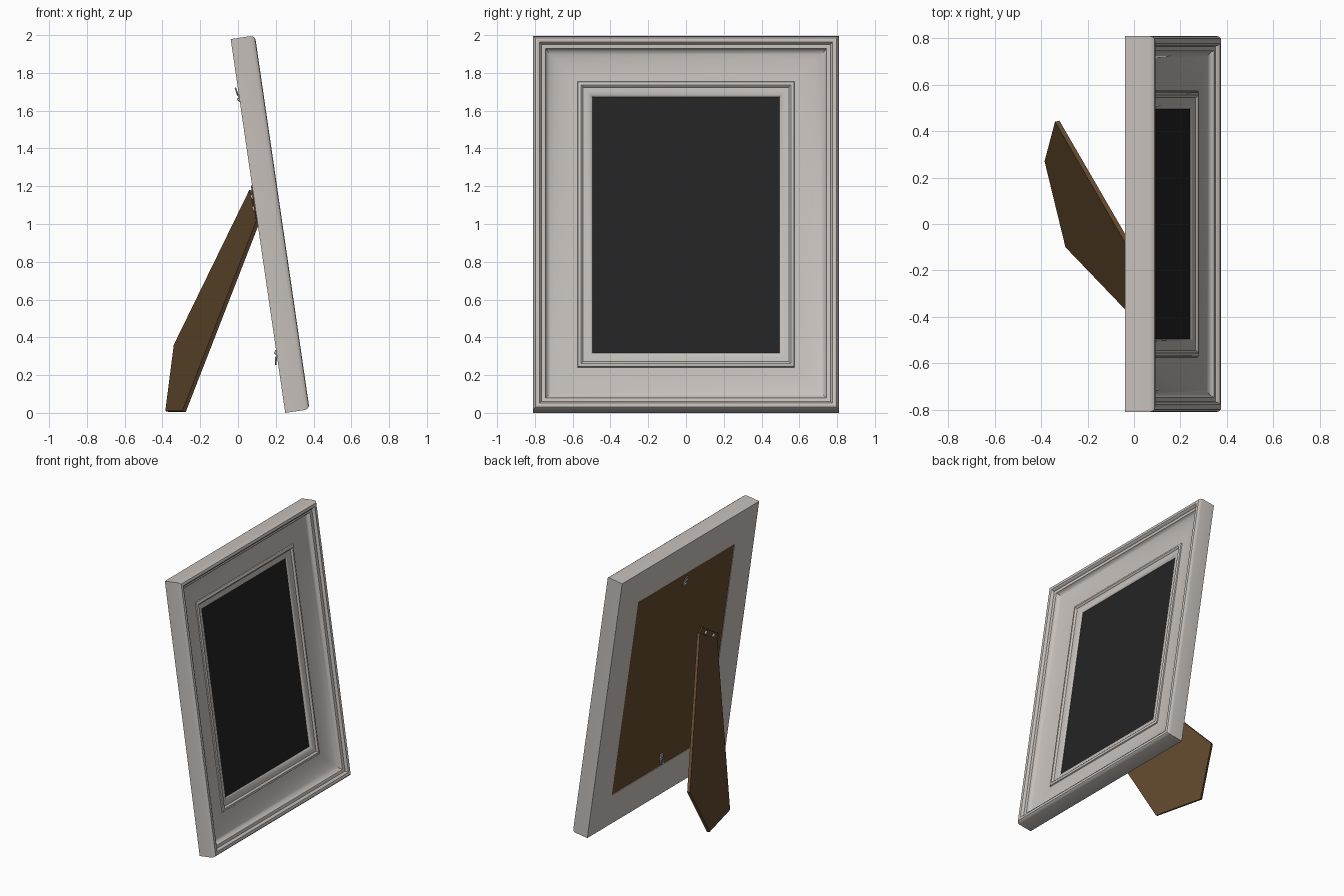
import bpy
import bmesh
import math
from mathutils import Matrix, Vector

cube = bpy.data.objects.get("Cube")
if cube:
    bpy.data.objects.remove(cube)


def material(name, color, metallic=0.0):
    mat = bpy.data.materials.new(name)
    mat.use_nodes = True
    mat.diffuse_color = (*color, 1)
    bsdf = next(n for n in mat.node_tree.nodes if n.type == "BSDF_PRINCIPLED")
    bsdf.inputs["Base Color"].default_value = (*color, 1)
    bsdf.inputs["Metallic"].default_value = metallic
    return mat


silver = material("silver", (0.57, 0.53, 0.50))
brown = material("brown board", (0.125, 0.068, 0.027))
black = material("dark glass", (0.017, 0.017, 0.017))

# Leaning space: x = out of the frame, y = across, z = up the frame
TILT = math.radians(8.3)
LEAN = Matrix.Translation((0.25, 0, 0)) @ Matrix.Rotation(-TILT, 4, "Y")
HALF_W, HEIGHT = 0.81, 2.0


def finish(bm, name, mat, matrix=LEAN, smooth=None):
    bmesh.ops.recalc_face_normals(bm, faces=bm.faces)
    bm.transform(matrix)
    mesh = bpy.data.meshes.new(name)
    bm.to_mesh(mesh)
    bm.free()
    mesh.materials.append(mat)
    obj = bpy.data.objects.new(name, mesh)
    bpy.context.collection.objects.link(obj)
    if smooth:
        bpy.ops.object.select_all(action="DESELECT")
        obj.select_set(True)
        bpy.context.view_layer.objects.active = obj
        bpy.ops.object.shade_smooth_by_angle(angle=math.radians(smooth))
    return obj


def box(name, mat, size, place):
    bm = bmesh.new()
    bmesh.ops.create_cube(bm, size=1)
    bm.transform(Matrix.Diagonal((*size, 1)))
    return finish(bm, name, mat, LEAN @ place)


def panel(name, mat, inset, back, front):
    size = (front - back, 2 * (HALF_W - inset), HEIGHT - 2 * inset)
    return box(name, mat, size, Matrix.Translation(((back + front) / 2, 0, HEIGHT / 2)))


def disc(name, mat, radius, depth, place):
    bm = bmesh.new()
    bmesh.ops.create_cone(bm, cap_ends=True, segments=16, radius1=radius * 0.6,
                          radius2=radius, depth=depth)
    return finish(bm, name, mat, LEAN @ place @ Matrix.Rotation(math.pi / 2, 4, "Y"), 40)


# Moulding: profile as (inset from outer edge, height above the back)
profile = [(0, 0), (0, 0.105), (0.004, 0.118), (0.012, 0.127), (0.022, 0.13),
           (0.034, 0.127), (0.042, 0.118), (0.045, 0.108), (0.06, 0.106)]
for i in range(9):  # concave cove
    t = i / 8 * math.pi / 2
    profile.append((0.235 - 0.17 * math.cos(t), 0.104 - 0.049 * math.sin(t)))
profile += [(0.238, 0.062), (0.245, 0.066), (0.255, 0.066), (0.262, 0.061),
            (0.266, 0.054), (0.29, 0.053), (0.305, 0.048), (0.315, 0.038),
            (0.315, 0.028), (0.24, 0.02), (0.24, 0)]

bm = bmesh.new()
rings = []
for r, d in profile:
    w = HALF_W - r
    corners = [(-w, r), (w, r), (w, HEIGHT - r), (-w, HEIGHT - r)]
    rings.append([bm.verts.new((d, y, z)) for y, z in corners])
for a, b in zip(rings, rings[1:] + rings[:1]):
    for i in range(4):
        j = (i + 1) % 4
        bm.faces.new((a[i], a[j], b[j], b[i]))
finish(bm, "frame_moulding", silver, smooth=30)

# Glass and backing board
panel("glass", black, 0.3145, 0.03, 0.037)
panel("backing_board", brown, 0.2405, 0.004, 0.026)

# Easel leg: flat board swung out from the hinge
outline = [(-0.385, 0.27, 0.01), (-0.295, -0.10, 0.01), (0.098, -0.51, 1.02),
           (0.06, -0.25, 1.18), (-0.34, 0.44, 0.36)]
bm = bmesh.new()
face = bm.faces.new([bm.verts.new(p) for p in outline])
inward = Vector((0.936, 0.253, -0.243)) * 0.02
extruded = bmesh.ops.extrude_face_region(bm, geom=[face], use_keep_orig=True)
for v in extruded["geom"]:
    if isinstance(v, bmesh.types.BMVert):
        v.co += inward
        v.co.z = max(v.co.z, 0.002)
finish(bm, "easel_leg", brown, Matrix.Identity(4))

# Hinge strip with two rivets along the top edge of the leg
hinge = Matrix.Translation((0, -0.395, 1.125)) @ Matrix.Rotation(math.radians(31.6), 4, "X")
box("hinge_plate", brown, (0.012, 0.27, 0.05), hinge)
for side in (-1, 1):
    disc("hinge_rivet", silver, 0.016, 0.012,
         hinge @ Matrix.Translation((-0.01, side * 0.06, 0)))


# Hanging hooks: tab, screw and ring, mirrored top and bottom
def hanger(name, height, direction):
    at = Matrix.Translation((0, 0, height)) @ Matrix.Diagonal((1, 1, direction, 1))
    box(name + "_tab", silver, (0.01, 0.026, 0.045), at @ Matrix.Translation((0, 0, -0.015)))
    disc(name + "_screw", silver, 0.009, 0.008, at @ Matrix.Translation((-0.008, 0, -0.022)))
    bpy.ops.mesh.primitive_torus_add(major_radius=0.019, minor_radius=0.0045,
                                     major_segments=20, minor_segments=8)
    ring = bpy.context.object
    ring.name = name + "_ring"
    ring.data.transform(LEAN @ at @ Matrix.Translation((-0.009, 0, 0.02))
                        @ Matrix.Rotation(math.radians(80), 4, "Y"))
    if direction < 0:
        ring.data.flip_normals()
    ring.data.materials.append(silver)
    bpy.ops.object.shade_smooth_by_angle(angle=math.radians(40))


hanger("top_hanger", 1.70, 1)
hanger("bottom_hanger", 0.30, -1)
